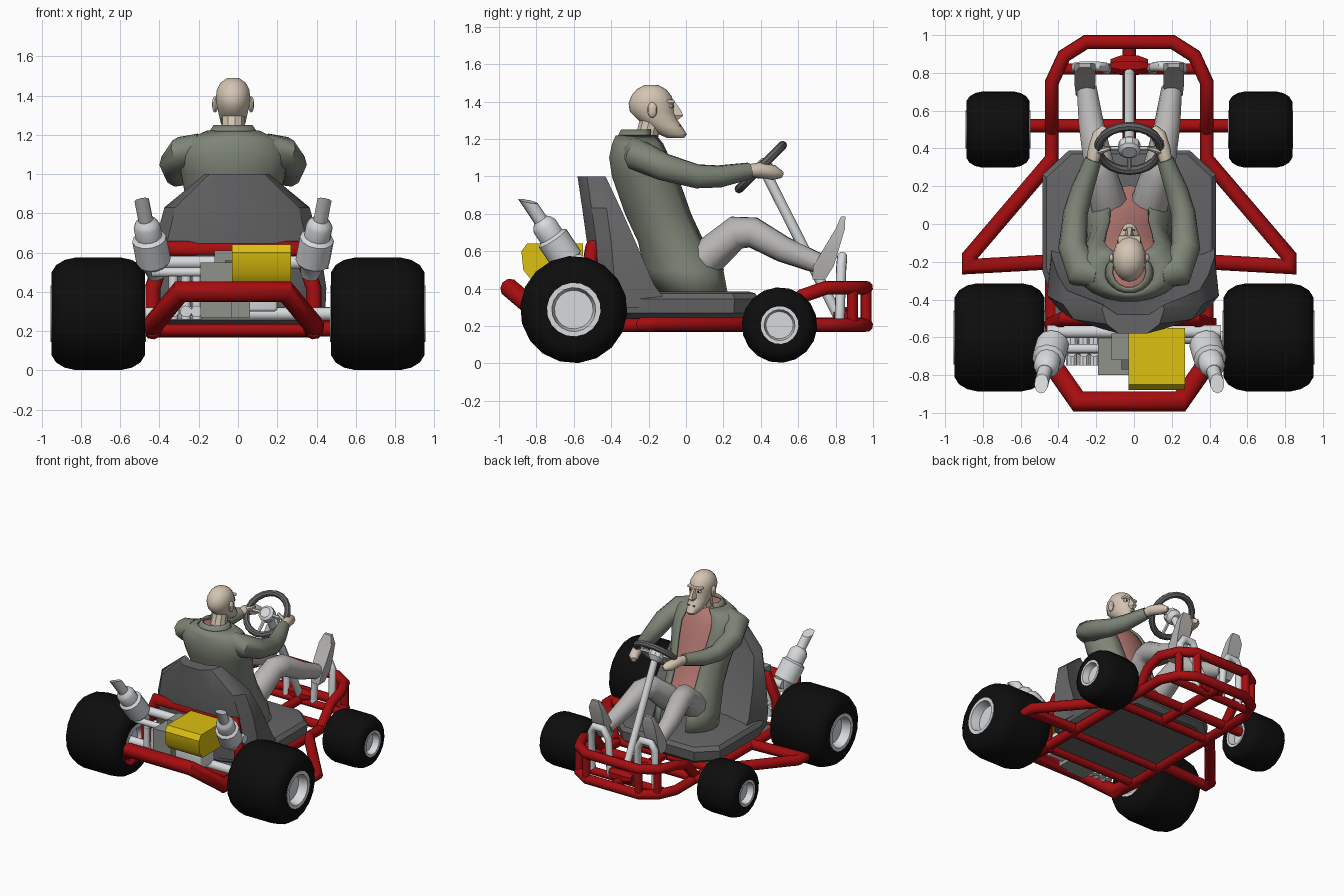
import bpy, bmesh, math
from mathutils import Vector as V, Matrix

if "Cube" in bpy.data.objects:
    bpy.data.objects.remove(bpy.data.objects["Cube"])

C = -0.025          # centre line of chassis and driver
SIDES = (("right", -1), ("left", 1))


def material(name, *rgb):
    m = bpy.data.materials.new(name)
    m.use_nodes = True
    m.diffuse_color = (*rgb, 1)
    m.node_tree.nodes["Principled BSDF"].inputs["Base Color"].default_value = (*rgb, 1)
    return m


RED = material("frame red", .38, .004, .005)
BLACK = material("tyre black", .004, .004, .004)
GREY = material("seat grey", .13, .13, .135)
WHITE = material("pale metal", .68, .70, .72)
COAT = material("coat green grey", .21, .235, .185)
SKIN = material("skin", .66, .56, .45)
CLOTH = material("trouser grey", .48, .47, .46)
SHIRT = material("shirt pink", .46, .19, .17)
YELLOW = material("engine yellow", .72, .53, .005)
BLOCK = material("engine grey", .27, .29, .25)


def finish(name, bm, mat, angle=.6):
    bmesh.ops.recalc_face_normals(bm, faces=bm.faces)
    me = bpy.data.meshes.new(name)
    bm.to_mesh(me)
    bm.free()
    me.materials.append(mat)
    me.shade_smooth()
    me.set_sharp_from_angle(angle=angle)
    ob = bpy.data.objects.new(name, me)
    bpy.context.scene.collection.objects.link(ob)
    return ob


def loft(name, rings, mat, closed=True, cap=True, angle=.6):
    """Skin a list of equal-length point rings."""
    bm = bmesh.new()
    vs = [[bm.verts.new(p) for p in r] for r in rings]
    n = len(vs[0])
    for a, b in zip(vs, vs[1:]):
        for i in range(n if closed else n - 1):
            j = (i + 1) % n
            bm.faces.new((a[i], a[j], b[j], b[i]))
    if cap:
        bm.faces.new(vs[0])
        bm.faces.new(vs[-1])
    return finish(name, bm, mat, angle)


def lathe(name, profile, mat, origin, axis, n=16, cap=True):
    """Revolve (distance along axis, radius) pairs."""
    axis = V(axis).normalized()
    u = axis.orthogonal().normalized()
    w = axis.cross(u)
    circle = [math.tau * (i + .5) / n for i in range(n)]
    return loft(name, [[V(origin) + axis * d + (u * math.cos(a) + w * math.sin(a)) * r
                        for a in circle] for d, r in profile], mat, cap=cap)


def tube(name, pts, r, mat, n=10):
    """Mitred pipe along a polyline; r is one radius or one per point."""
    pts = [V(p) for p in pts]
    rad = r if isinstance(r, (list, tuple)) else [r] * len(pts)
    t = (pts[1] - pts[0]).normalized()
    u = t.orthogonal().normalized()
    w = t.cross(u)
    off = [(u * math.cos(math.tau * i / n) + w * math.sin(math.tau * i / n)) * rad[0] for i in range(n)]
    rings = [[pts[0] + o for o in off]]
    for i in range(1, len(pts)):
        t = (pts[i] - pts[i - 1]).normalized()
        b = (t + (pts[i + 1] - pts[i]).normalized()).normalized() if i + 1 < len(pts) else t
        off = [(o - t * (o.dot(b) / t.dot(b))) * (rad[i] / rad[i - 1]) for o in off]
        rings.append([pts[i] + o for o in off])
    return loft(name, rings, mat, angle=.9)


def box(name, lo, hi, mat, bevel=0):
    lo, hi = V(lo), V(hi)
    bm = bmesh.new()
    bmesh.ops.create_cube(bm, size=1, matrix=Matrix.Translation((lo + hi) / 2) @ Matrix.Diagonal((*(hi - lo), 1)))
    if bevel:
        bmesh.ops.bevel(bm, geom=bm.edges[:], offset=bevel, segments=3, affect="EDGES", profile=.5)
    return finish(name, bm, mat)


def ellipses(rows, n=16, start=0, sweep=math.tau):
    """Level ellipse rings from rows of (z, y centre, half x, half y)."""
    step = sweep / (n if sweep == math.tau else n - 1)
    return [[(C + hx * math.sin(start + i * step), y + hy * math.cos(start + i * step), z)
             for i in range(n)] for z, y, hx, hy in rows]


def ball(name, at, size, mat):
    bm = bmesh.new()
    bmesh.ops.create_uvsphere(bm, u_segments=10, v_segments=7, radius=1,
                              matrix=Matrix.Translation(at) @ Matrix.Diagonal((*size, 1)))
    return finish(name, bm, mat)


def both(pts):
    """Extend a half path (offset, y, z) to its mirror image."""
    return [(C + x, y, z) for x, y, z in pts] + [(C - x, y, z) for x, y, z in reversed(pts)]


# Wheels
def wheel(name, at, R, w):
    tyre = [(-w, .5), (-w, .74), (-.9 * w, .87), (-.72 * w, .96), (-.5 * w, 1)]
    tyre += [(-d, r) for d, r in reversed(tyre)]
    lathe(name + "_tyre", [(d, r * R) for d, r in tyre], BLACK, at, (1, 0, 0), 18, False)
    rim = [(-.72 * w, .36), (-1.02 * w, .41), (-1.02 * w, .5)]
    rim += [(-d, r) for d, r in reversed(rim)]
    lathe(name + "_rim", [(d, r * R) for d, r in rim], WHITE, at, (1, 0, 0), 18)


for side, s in SIDES:
    wheel("rear_wheel_" + side, (s * .712, -.6, .288), .287, .238)
    wheel("front_wheel_" + side, (C + s * .695, .5, .205), .202, .168)

# Frame: front bumper hoops, rear bumper, seat hoop
bend = [(.41, .75), (.345, .89), (.23, .963)]
tube("lower_frame", both([(.41, -.75, .205), *[(x, y, .205) for x, y in bend]]), .037, RED)
tube("upper_front_bumper", both([(.41, .5, .22), (.41, .62, .36), *[(x, y, .405) for x, y in bend]]), .037, RED)
tube("rear_bumper", both([(.41, -.5, .21), (.41, -.74, .23), (.27, -.94, .4)]), .053, RED)
tube("seat_hoop", both([(.41, -.53, .2), (.41, -.53, .42), (.345, -.5, .62)]), .04, RED)
tube("front_axle", [(C - .55, .52, .22), (C + .55, .52, .22)], .035, RED)
for y in (.3, -.25, -.53):
    tube("cross_member", [(C - .41, y, .205), (C + .41, y, .205)], .032, RED)
tube("centre_beam", [(C, .3, .21), (C, .96, .21)], .035, RED)
tube("pedal_beam", [(C - .38, .82, .205), (C + .38, .82, .205)], .03, RED)
lathe("column_bracket", [(-.1, .035), (-.05, .055), (.05, .055), (.1, .035)], RED, (C, .84, .25), (1, 0, 0), 8)
box("floor_panel", (C - .39, -.5, .215), (C + .39, .3, .235), GREY)
for side, s in SIDES:
    tube("side_bar_" + side, [(C + s * x, y, .21) for x, y in
                              ((.41, .34), (.845, -.17), (.845, -.225), (.4, -.2))], .04, RED)
    for x, y in bend[1:]:
        tube("bumper_post_" + side, [(C + s * x, y, .205), (C + s * x, y, .405)], .03, RED)
    tube("pedal_" + side, [(C + s * x, y, z) for x, y, z in
                           ((.28, .82, .2), (.28, .83, .52), (.25, .835, .57),
                            (.17, .835, .57), (.13, .83, .5), (.12, .82, .22))], .027, WHITE)

# Seat: cushion tub and wrapped back
outline = [(.32, .39), (.46, .26), (.46, -.25), (.4, -.42), (.2, -.5)]
outline += [(-x, y) for x, y in reversed(outline)]
loft("seat_base", [[(C + x * k, y * k, z) for x, y in outline]
                   for z, k in ((.235, .88), (.27, .98), (.345, 1), (.375, .95), (.385, .85))], GREY)
rings = []
for z, w, yb, yf in ((.3, .45, -.5, -.08), (.42, .455, -.51, -.17), (.65, .42, -.53, -.27),
                     (.83, .37, -.555, -.35), (1.0, .165, -.58, -.43)):
    half = [(.45 * w, yb), (.85 * w, yb + .05), (w, yb + .13), (.95 * w, yf), (.5 * w, yf - .05)]
    rings.append([(C + .02 + x, y, z) for x, y in half + [(-x, y) for x, y in reversed(half)]])
loft("seat_back", rings, GREY)

# Steering
hub = V((C, .4, 1.05))
axis = V((0, -.7, .7)).normalized()
bm = bmesh.new()
circle = [V((math.cos(a), math.sin(a) * .7071, math.sin(a) * .7071))
          for a in [math.tau * i / 20 for i in range(20)]]
vs = [[bm.verts.new(hub + d * (.165 + .024 * math.cos(b)) + axis * .024 * math.sin(b))
       for b in [math.tau * j / 8 for j in range(8)]] for d in circle]
for i in range(20):
    for j in range(8):
        k, m = (i + 1) % 20, (j + 1) % 8
        bm.faces.new((vs[i][j], vs[k][j], vs[k][m], vs[i][m]))
finish("steering_wheel", bm, GREY)
lathe("steering_hub", [(-.06, .03), (-.03, .06), (.015, .06), (.03, .04)], WHITE, hub, axis, 10)
for i in (0, 10, 15):
    tube("steering_spoke", [hub, hub + circle[i] * .16], .013, WHITE, 6)
tube("steering_column", [hub - axis * .03, (C, .82, .24)], .028, WHITE)

# Engine, rear axle and pipes
cover = [(-.87, .5), (-.88, .6), (-.85, .64), (-.55, .64), (-.55, .45), (-.83, .45)]
loft("engine_cover", [[(x, y, z) for y, z in cover] for x in (-.03, .27)], YELLOW)
box("engine_block", (-.19, -.8, .27), (-.03, -.58, .55), BLOCK)
box("engine_sump", (-.19, -.78, .27), (.06, -.58, .35), BLOCK)
box("engine_top", (-.12, -.72, .53), (-.03, -.58, .61), BLOCK)
box("cover_vent", (-.065, -.77, .54), (-.03, -.71, .56), GREY)
box("gearbox", (-.03, -.76, .3), (.2, -.58, .46), WHITE, .015)
for x in (-.33, -.265, -.21):
    lathe("cylinder", [(0, .03), (.06, .03), (.065, .036), (.19, .036)], WHITE, (x, -.75, .3), (0, 1, 0), 10)
    tube("intake", [(x, -.68, .26), (x, -.68, .48)], .025, WHITE, 8)
tube("rear_axle", [(-.55, -.6, .288), (.55, -.6, .288)], .035, WHITE)
tube("upper_shaft", [(-.46, -.57, .55), (.46, -.57, .55)], .035, WHITE)
tube("exhaust_link", [(-.44, -.66, .5), (-.15, -.66, .5)], .025, WHITE)

# Exhausts with slanted tips
for side, s in SIDES:
    a = V((C + s * .4, -.62, .53))
    d = V((s * .07, -.24, .36))
    d.normalize()
    lathe("exhaust_" + side, [(-.06, .045), (0, .06), (.03, .088), (.17, .088), (.185, .068),
                              (.25, .068), (.27, .058), (.29, .04)], WHITE, a, d, 12)
    tip = tube("exhaust_tip_" + side, [a + d * .28, a + d * .41], .038, WHITE)
    for v in tip.data.vertices[10:]:
        v.co += d * (v.co - (a + d * .41)).y * -1.2

# Driver: shirt under an open coat
body = [(.38, .04, .25, .2), (.5, 0, .23, .22), (.65, -.07, .215, .18), (.8, -.14, .22, .18),
        (1.0, -.21, .26, .18), (1.1, -.24, .275, .165), (1.17, -.25, .23, .14), (1.215, -.26, .13, .11)]
loft("shirt", ellipses([(z, y, hx * .9, hy * .93) for z, y, hx, hy in body[1:]]), SHIRT)
coat = loft("coat", ellipses(body, 18, .5, math.tau - 1.0), COAT, closed=False, cap=False)
mod = coat.modifiers.new("thickness", "SOLIDIFY")
mod.thickness = .016
mod.offset = 0
collar = loft("collar", ellipses([(1.19, -.26, .14, .12), (1.25, -.25, .1, .1)], 12, .9, math.tau - 1.8),
              COAT, closed=False, cap=False)
collar.modifiers.new("thickness", "SOLIDIFY").thickness = .016

# Arms, hands and legs
for side, s in SIDES:
    def path(*pts):
        return [(C + s * x, y, z) for x, y, z in pts]
    tube("sleeve_" + side, path((.16, -.27, 1.14), (.25, -.25, 1.11), (.3, -.12, 1.05), (.285, .06, 1.0),
                                (.25, .18, 1.0), (.19, .34, 1.03)),
         (.07, .085, .075, .065, .06, .045), COAT)
    tube("hand_" + side, path((.2, .31, 1.03), (.18, .39, 1.035), (.155, .47, 1.02), (.13, .51, 1.01)),
         (.03, .04, .04, .02), SKIN, 8)
    tube("thumb_" + side, path((.17, .38, 1.05), (.1, .4, 1.08)), (.018, .01), SKIN, 6)
    tube("leg_" + side, path((.09, -.02, .5), (.11, .12, .57), (.15, .27, .7), (.17, .36, .7),
                             (.2, .52, .61), (.225, .72, .53)),
         (.1, .1, .085, .08, .07, .055), CLOTH)
    shoe = [[(C + s * (.235 + dx * w), y + dy, z) for dx, dy in ((-1, -t), (1, -t), (1, t), (-1, t))]
            for y, z, w, t in ((.71, .45, .035, .035), (.735, .52, .048, .055), (.78, .62, .055, .04),
                               (.825, .72, .055, .025), (.84, .785, .03, .012))]
    loft("shoe_" + side, shoe, CLOTH)

# Head
lathe("neck", [(0, .075), (.08, .06), (.17, .06)], SKIN, (C, -.225, 1.15), (0, .25, 1), 10)
loft("head", ellipses([(1.205, -.055, .03, .045), (1.225, -.07, .05, .075), (1.265, -.115, .066, .095),
                       (1.30, -.15, .074, .105), (1.345, -.18, .084, .12), (1.39, -.185, .09, .122),
                       (1.43, -.185, .085, .108), (1.465, -.185, .066, .08), (1.49, -.185, .03, .035)], 14),
     SKIN, angle=.9)
loft("nose", [[(C + x * w, y, z) for x, y in ((-1, -.09), (1, -.09), (.5, t), (-.5, t))]
              for z, w, t in ((1.305, .02, -.04), (1.325, .03, -.015), (1.35, .024, -.025), (1.4, .014, -.06))], SKIN)
box("brow", (C - .06, -.11, 1.392), (C + .06, -.062, 1.41), SKIN, .006)
box("mouth", (C - .03, -.06, 1.268), (C + .03, -.028, 1.275), GREY)
for side, s in SIDES:
    ball("ear_" + side, (C + s * .092, -.18, 1.355), (.016, .026, .042), SKIN)
    ball("eye_" + side, (C + s * .036, -.082, 1.375), (.017, .014, .012), WHITE)
    ball("pupil_" + side, (C + s * .036, -.07, 1.375), (.007, .005, .007), BLACK)
